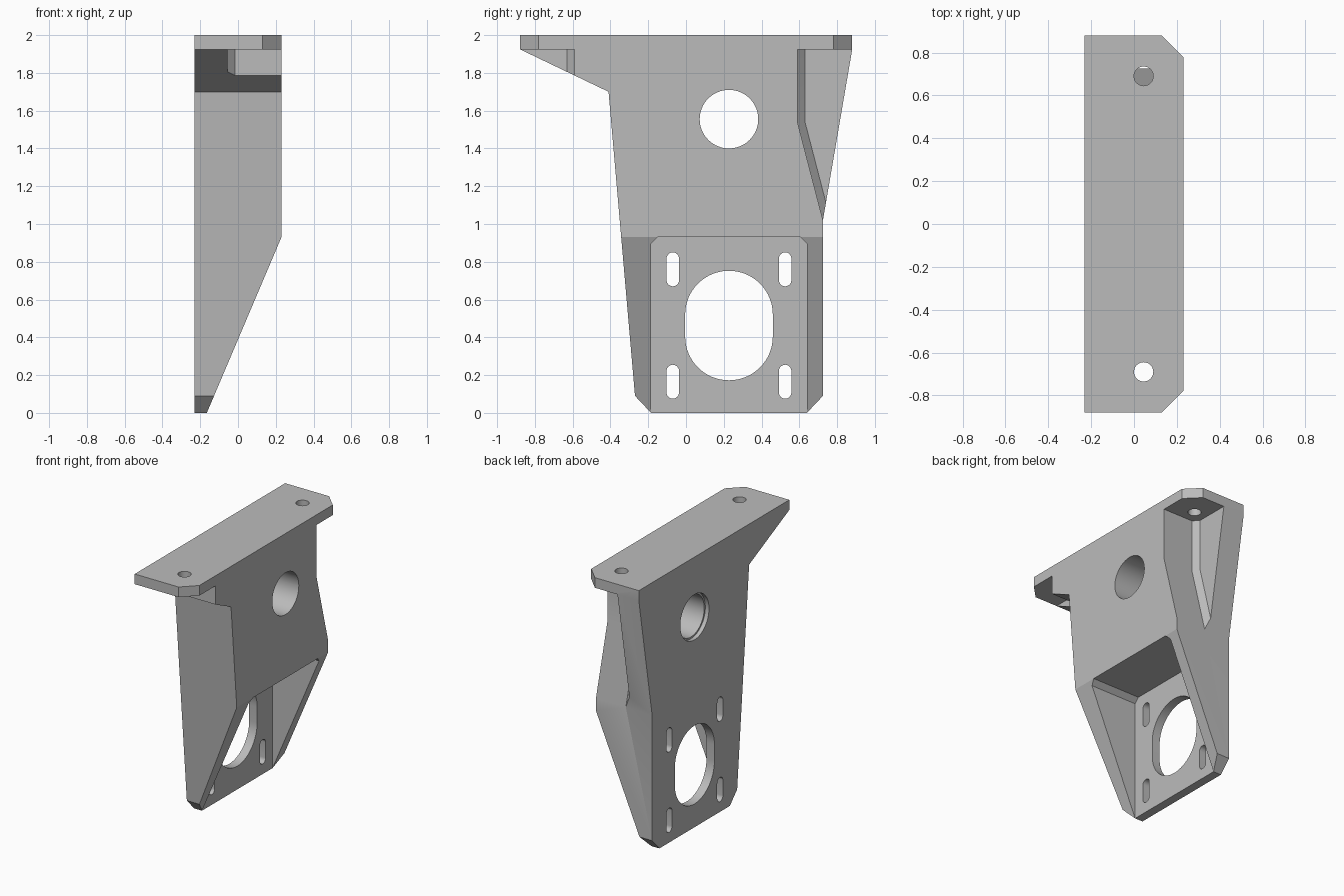
import bpy, bmesh, math

cube = bpy.data.objects.get("Cube")
if cube:
    bpy.data.objects.remove(cube, do_unlink=True)

grey = bpy.data.materials.new("plain grey")
grey.use_nodes = True
grey.diffuse_color = (0.5, 0.5, 0.5, 1)
grey.node_tree.nodes["Principled BSDF"].inputs["Base Color"].default_value = (0.5, 0.5, 0.5, 1)


def loft(name, rings):
    """Closed solid through matching rings of 3D points."""
    bm = bmesh.new()
    loops = [[bm.verts.new(p) for p in ring] for ring in rings]
    n = len(loops[0])
    for a, b in zip(loops, loops[1:]):
        for i in range(n):
            j = (i + 1) % n
            bm.faces.new((a[i], a[j], b[j], b[i]))
    bm.faces.new(loops[0])
    bm.faces.new(loops[-1])
    bmesh.ops.recalc_face_normals(bm, faces=bm.faces)
    mesh = bpy.data.meshes.new(name)
    bm.to_mesh(mesh)
    bm.free()
    mesh.materials.append(grey)
    obj = bpy.data.objects.new(name, mesh)
    bpy.context.collection.objects.link(obj)
    return obj


PLACE = {"x": lambda u, v, d: (d, u, v),
         "y": lambda u, v, d: (u, d, v),
         "z": lambda u, v, d: (u, v, d)}


def prism(name, points, axis, start, end):
    return loft(name, [[PLACE[axis](u, v, d) for u, v in points] for d in (start, end)])


def slot(cu, cv, radius, half_straight=0.0, steps=32):
    """Circle outline, stretched along v into a slot when half_straight is set."""
    pts = []
    for sign, first in ((1, 0), (-1, math.pi)):
        for i in range(steps + (1 if half_straight else 0)):
            a = first + math.pi * i / steps
            pts.append((cu + radius * math.cos(a),
                        cv + sign * half_straight + radius * math.sin(a)))
    return pts


def cut(target, cutter):
    mod = target.modifiers.new("cut", "BOOLEAN")
    mod.operation = "DIFFERENCE"
    mod.solver = "EXACT"
    mod.object = cutter
    bpy.context.view_layer.objects.active = target
    bpy.ops.object.modifier_apply(modifier=mod.name)
    bpy.data.objects.remove(cutter, do_unlink=True)


W = 0.23          # half width
MID = 0.2275      # centre line of the mounting face
UNDER = 1.925     # underside of the top flange
FLOOR = -0.165    # inner face of the motor plate

# Side silhouette of the whole one-piece bracket
body = prism("mounting_bracket", [
    (-0.88, 2), (-0.88, UNDER), (-0.41, 1.70), (-0.27, 0.09), (-0.185, 0),
    (0.64, 0), (0.725, 0.09), (0.725, 1.02), (0.88, UNDER), (0.88, 2)], "x", -W, W)

# Sloped front of the lower half
run = (W - FLOOR) / 0.93
cut(body, prism("slope_cutter", [(W, 0.93), (FLOOR - run * 0.2, -0.2), (0.6, -0.2), (0.6, 0.93)],
                "y", -1, 1))

# Motor pocket with chamfered upper corners
cut(body, prism("pocket_cutter", [
    (-0.185, -0.1), (-0.185, 0.895), (-0.15, 0.93),
    (0.605, 0.93), (0.64, 0.895), (0.64, -0.1)], "x", FLOOR, 0.6))

# Screw recesses below the flange, with a chamfered inner corner
recesses = {
    "front": [(-0.59, UNDER), (-0.59, 1.6), (-1.1, 1.6), (-1.1, UNDER)],
    "back": [(0.59, UNDER), (0.59, 1.54), (0.7925, 0.76), (1.1, 0.76), (1.1, UNDER)]}
for side, outline in recesses.items():
    shift = -0.04 if side == "front" else 0.04
    cut(body, loft(side + "_recess_cutter", [
        [(-0.055, y + shift, z) for y, z in outline],
        [(-0.015, y, z) for y, z in outline],
        [(0.6, y, z) for y, z in outline]]))

# Flange corner chamfers and screw holes
for s in (-1, 1):
    cut(body, prism("corner_cutter", [(0.03, s * 0.98), (0.33, s * 0.68), (0.33, s * 0.98)],
                    "z", 1.9, 2.1))
    cut(body, prism("screw_hole_cutter", slot(0.045, s * 0.69, 0.045, steps=16),
                    "z", 1.9, 2.1))

# Bearing bore with a shallow counterbore on the flat face
cut(body, prism("bore_cutter", slot(MID, 1.555, 0.155), "x", -0.5, 0.5))
cut(body, prism("counterbore_cutter", slot(MID, 1.555, 0.168), "x", -0.5, -0.2))

# Motor opening and four adjustment slots
cut(body, prism("motor_hole_cutter", slot(MID, 0.4625, 0.232, 0.058), "x", -0.5, 0))
for s in (-1, 1):
    for z in (0.165, 0.76):
        cut(body, prism("slot_cutter", slot(MID + s * 0.2975, z, 0.033, 0.057, 12),
                        "x", -0.5, -0.1))

# Smooth the bores, keep the planes crisp
bpy.ops.object.select_all(action="DESELECT")
body.select_set(True)
bpy.context.view_layer.objects.active = body
bpy.ops.object.shade_smooth_by_angle(angle=math.radians(20))
